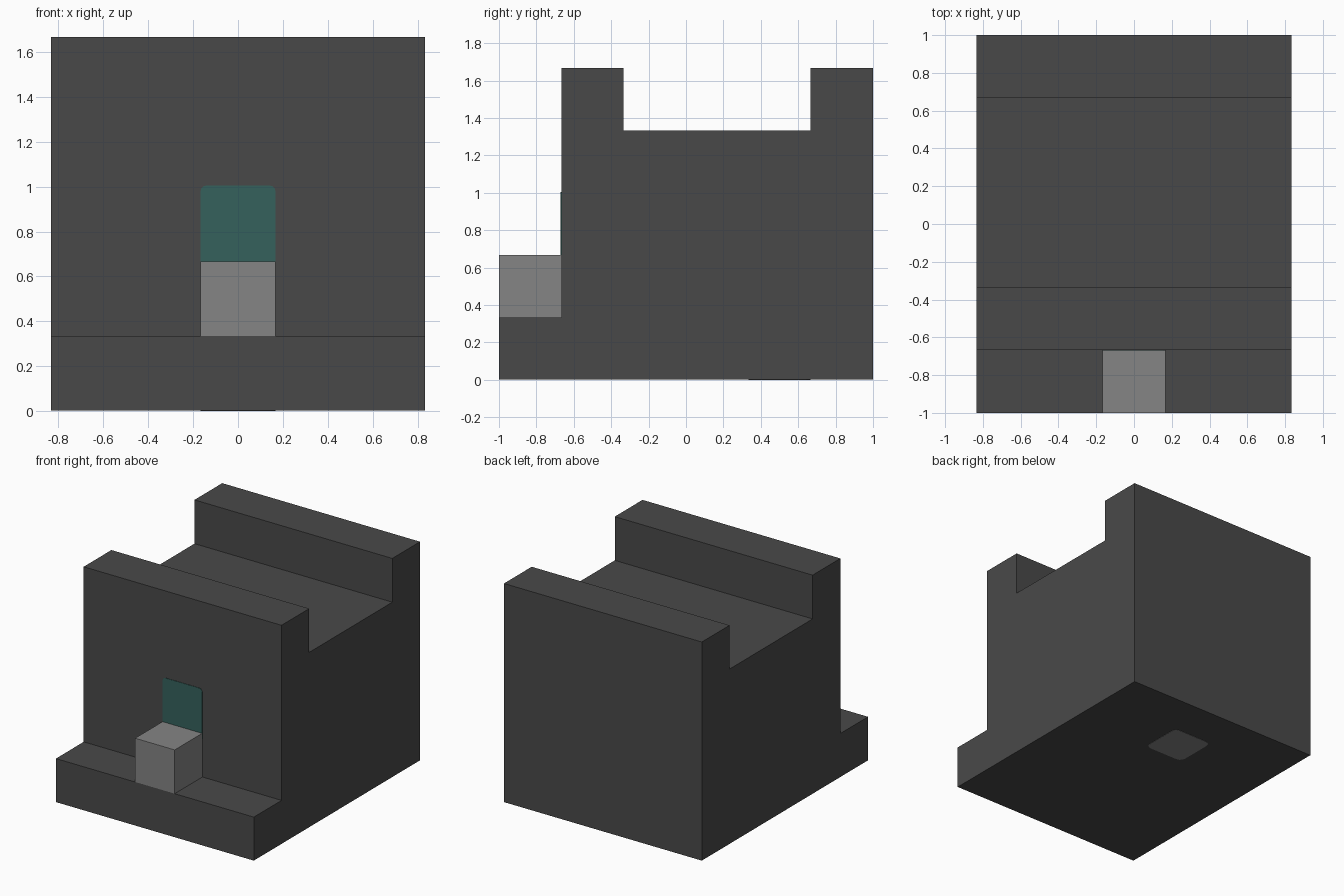
import bpy
import bmesh
from math import radians
from mathutils import Matrix, Vector

if "Cube" in bpy.data.objects:
    bpy.data.objects.remove(bpy.data.objects["Cube"], do_unlink=True)


def material(name, srgb):
    """Flat material from 8-bit display values."""
    lin = [((c / 255 + 0.055) / 1.055) ** 2.4 for c in srgb]
    mat = bpy.data.materials.new(name)
    mat.use_nodes = True
    mat.diffuse_color = (*lin, 1)
    bsdf = mat.node_tree.nodes["Principled BSDF"]
    bsdf.inputs["Base Color"].default_value = (*lin, 1)
    return mat


def prism(name, points, depth, mat, matrix, corner=0.0):
    """Extrude a 2D outline along its normal; optionally round its corners."""
    bm = bmesh.new()
    face = bm.faces.new([bm.verts.new((u, v, 0)) for u, v in points])
    if corner:
        bmesh.ops.bevel(bm, geom=bm.verts[:], offset=corner, segments=3,
                        profile=0.5, affect='VERTICES')
        face = bm.faces[:][0]
    result = bmesh.ops.extrude_face_region(bm, geom=[face])
    top = [g for g in result["geom"] if isinstance(g, bmesh.types.BMVert)]
    bmesh.ops.translate(bm, verts=top, vec=Vector((0, 0, depth)))
    bm.transform(matrix)
    bmesh.ops.recalc_face_normals(bm, faces=bm.faces[:])
    mesh = bpy.data.meshes.new(name)
    bm.to_mesh(mesh)
    bm.free()
    mesh.materials.append(mat)
    obj = bpy.data.objects.new(name, mesh)
    bpy.context.collection.objects.link(obj)
    return obj


def rectangle(u0, u1, v0, v1):
    return [(u0, v0), (u1, v0), (u1, v1), (u0, v1)]


dark = material("dark grey", (73, 73, 73))
light = material("light grey", (133, 133, 133))
teal = material("teal", (53, 97, 92))

T = 1 / 3          # module that all sizes follow
HALF = T / 2
BASE = 0.002       # body sits just above the underside plate

upright = Matrix.Rotation(radians(90), 4, 'X')           # (u, v) -> (x, z)
sideways = Matrix.Rotation(radians(90), 4, 'Z') @ upright  # (u, v) -> (y, z)

# Stepped body with a channel across the top
profile = [(-1, BASE), (1, BASE), (1, 5 * T), (2 * T, 5 * T), (2 * T, 4 * T),
           (-T, 4 * T), (-T, 5 * T), (-2 * T, 5 * T), (-2 * T, T), (-1, T)]
prism("body", profile, 5 * T, dark,
      Matrix.Translation((-2.5 * T, 0, 0)) @ sideways)

# Small block on the front step
prism("front_block", rectangle(-HALF, HALF, T, 2 * T), T, light,
      Matrix.Translation((0, -2 * T, 0)) @ upright)

# Coloured window plate above the block, its lower end behind the block
prism("window_plate", rectangle(-HALF, HALF, 1.8 * T, 3 * T + 0.005), 0.004, teal,
      Matrix.Translation((0, -2 * T + 0.001, 0)) @ upright, corner=0.025)

# Plate on the underside
prism("underside_plate", rectangle(-HALF, HALF, 0.5 - HALF, 0.5 + HALF), 0.004,
      light, Matrix.Identity(4), corner=0.045)
